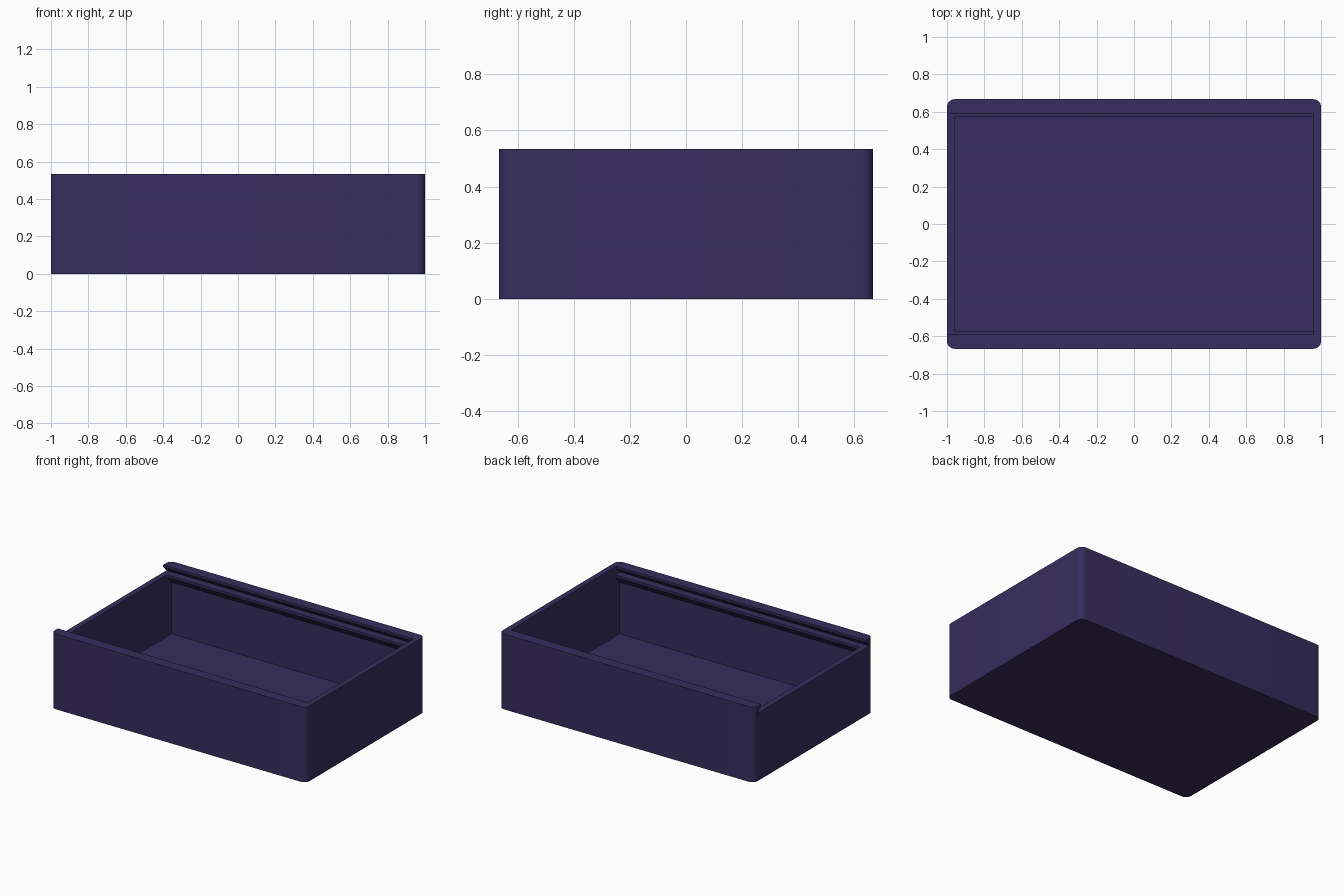
import bpy, bmesh, math

if "Cube" in bpy.data.objects:
    bpy.data.objects.remove(bpy.data.objects["Cube"])

W, D, H = 1.0, 0.667, 0.533      # half width, half depth, height
WALL, R = 0.04, 0.04             # wall thickness, corner radius
SLOT_Z = 0.48                    # level of the lid rails

mat = bpy.data.materials.new("dark purple")
mat.diffuse_color = (0.038, 0.027, 0.112, 1)
mat.use_nodes = True
mat.node_tree.nodes["Principled BSDF"].inputs["Base Color"].default_value = mat.diffuse_color


def prism(name, points, offset):
    """Extrude a closed outline of 3D points along offset."""
    bm = bmesh.new()
    face = bm.faces.new([bm.verts.new(p) for p in points])
    out = bmesh.ops.extrude_face_region(bm, geom=[face])
    moved = [v for v in out["geom"] if isinstance(v, bmesh.types.BMVert)]
    bmesh.ops.translate(bm, verts=moved, vec=offset)
    bmesh.ops.recalc_face_normals(bm, faces=bm.faces)
    mesh = bpy.data.meshes.new(name)
    bm.to_mesh(mesh)
    bm.free()
    ob = bpy.data.objects.new(name, mesh)
    bpy.context.collection.objects.link(ob)
    mesh.materials.append(mat)
    return ob


def channel(name, half, x0, x1):
    """Mirror a (y, z) half profile and run it along x."""
    loop = half + [(-y, z) for y, z in reversed(half)]
    ob = prism(name, [(x0, y, z) for y, z in loop], (x1 - x0, 0, 0))
    ob.hide_render = True
    return ob


# Outer body: rounded rectangle pulled up
outline = []
for i, (sx, sy) in enumerate([(1, 1), (-1, 1), (-1, -1), (1, -1)]):
    for k in range(9):
        a = math.radians(90 * i + 90 * k / 8)
        outline.append((sx * (W - R) + R * math.cos(a),
                        sy * (D - R) + R * math.sin(a), 0))
box = prism("box_body", outline, (0, 0, H))

# Storage space, narrowing under the two lid rails
inner = D - WALL
cavity = channel("cavity_cutter",
                 [(inner, WALL), (inner, 0.407), (0.573, 0.463), (0.573, 0.49)],
                 -W + WALL, W - WALL)
# Dovetail lid slot, open at the left end
slot = channel("lid_slot_cutter",
               [(inner, SLOT_Z), (0.59, 0.517), (0.59, 0.6)],
               -W - 0.1, W - WALL)

bpy.context.view_layer.objects.active = box
box.select_set(True)
for cutter in (cavity, slot):
    mod = box.modifiers.new(cutter.name, 'BOOLEAN')
    mod.operation = 'DIFFERENCE'
    mod.solver = 'EXACT'
    mod.object = cutter
    bpy.ops.object.modifier_apply(modifier=mod.name)
    bpy.data.objects.remove(cutter)

bpy.ops.object.shade_smooth_by_angle(angle=math.radians(30))
